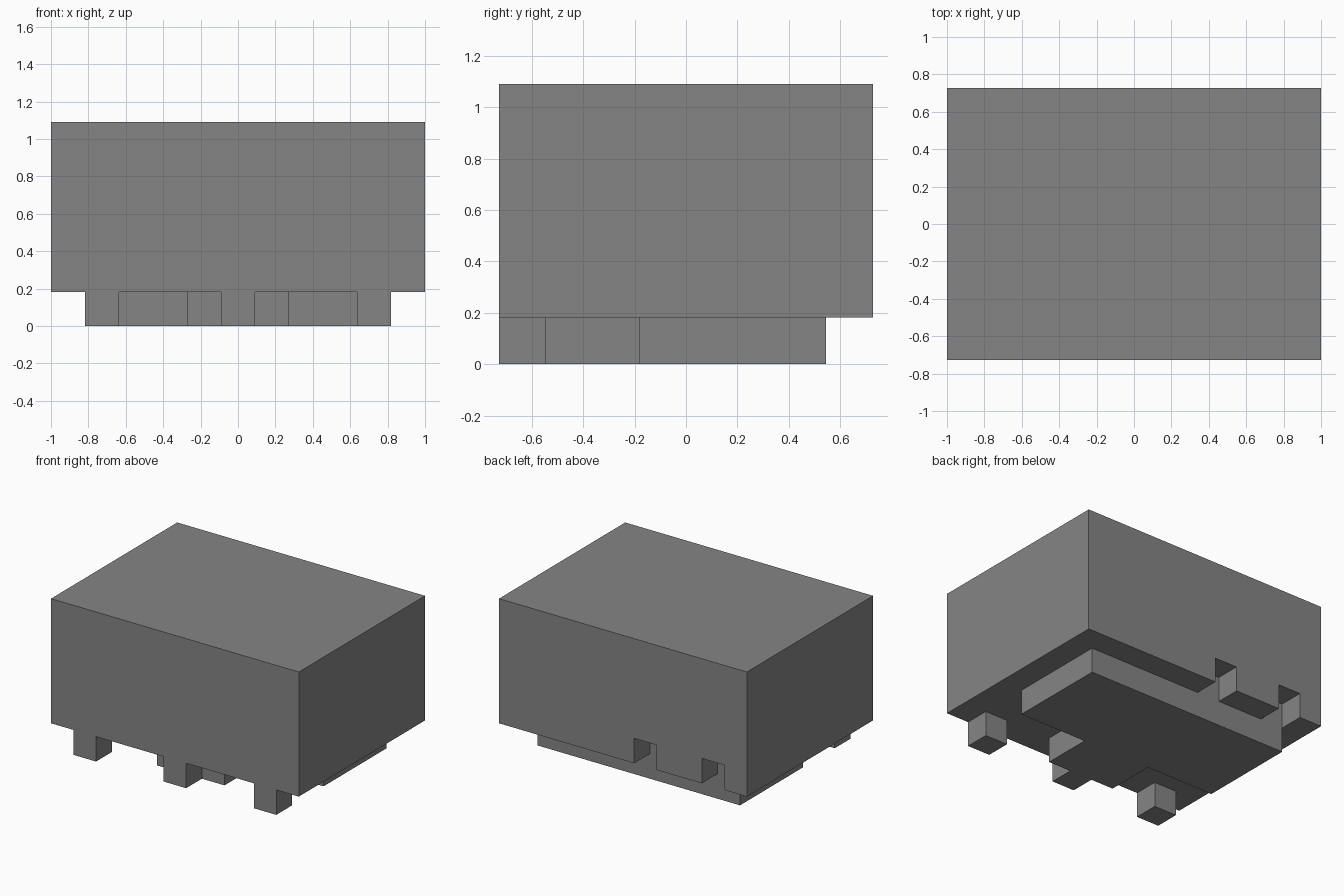
import bpy
import bmesh

U = 1 / 11  # grid module: the body is 22 modules wide

cube = bpy.data.objects.get("Cube")
if cube:
    bpy.data.objects.remove(cube, do_unlink=True)

grey = bpy.data.materials.new("mid_grey")
grey.use_nodes = True
colour = (0.235, 0.235, 0.235, 1)
grey.diffuse_color = colour
grey.node_tree.nodes["Principled BSDF"].inputs["Base Color"].default_value = colour


def prism(name, outline, bottom, top):
    """Extrude a counter-clockwise outline, all in modules."""
    bm = bmesh.new()
    face = bm.faces.new([bm.verts.new((x * U, y * U, bottom * U)) for x, y in outline])
    up = bmesh.ops.extrude_face_region(bm, geom=[face], use_keep_orig=True)
    moved = [v for v in up["geom"] if isinstance(v, bmesh.types.BMVert)]
    bmesh.ops.translate(bm, verts=moved, vec=(0, 0, (top - bottom) * U))
    bmesh.ops.recalc_face_normals(bm, faces=bm.faces)
    mesh = bpy.data.meshes.new(name)
    bm.to_mesh(mesh)
    bm.free()
    mesh.materials.append(grey)
    obj = bpy.data.objects.new(name, mesh)
    bpy.context.collection.objects.link(obj)
    return obj


def block(name, x0, x1, y0, y1, z0, z1):
    return prism(name, [(x0, y0), (x1, y0), (x1, y1), (x0, y1)], z0, z1)


# Main body
body = block("body", -11, 11, -8, 8, 2, 12)

# Two notches in the lower back edge
for i, x in enumerate((-9, -3)):
    cutter = block(f"notch_cutter_{i}", x, x + 2, 6, 9, 1, 4)
    cutter.hide_render = True
    cutter.hide_viewport = True
    cut = body.modifiers.new(f"notch_{i}", "BOOLEAN")
    cut.operation = "DIFFERENCE"
    cut.solver = "EXACT"
    cut.object = cutter

# Bake the notches and drop the cutters
bpy.context.view_layer.update()
baked = bpy.data.meshes.new_from_object(
    body.evaluated_get(bpy.context.evaluated_depsgraph_get()))
body.modifiers.clear()
body.data = baked
for obj in [o for o in bpy.data.objects if o.name.startswith("notch_cutter")]:
    bpy.data.objects.remove(obj, do_unlink=True)

# Stand: wide plate, stepping in to an arm and a centre foot
half = [(1, -8), (1, -6), (3, -6), (3, -2), (9, -2), (9, 6)]
prism("stand", half + [(-x, y) for x, y in reversed(half)], 0, 2)

# Front corner feet
for side, x in (("right", -9), ("left", 7)):
    block(f"front_foot_{side}", x, x + 2, -8, -6, 0, 2)
